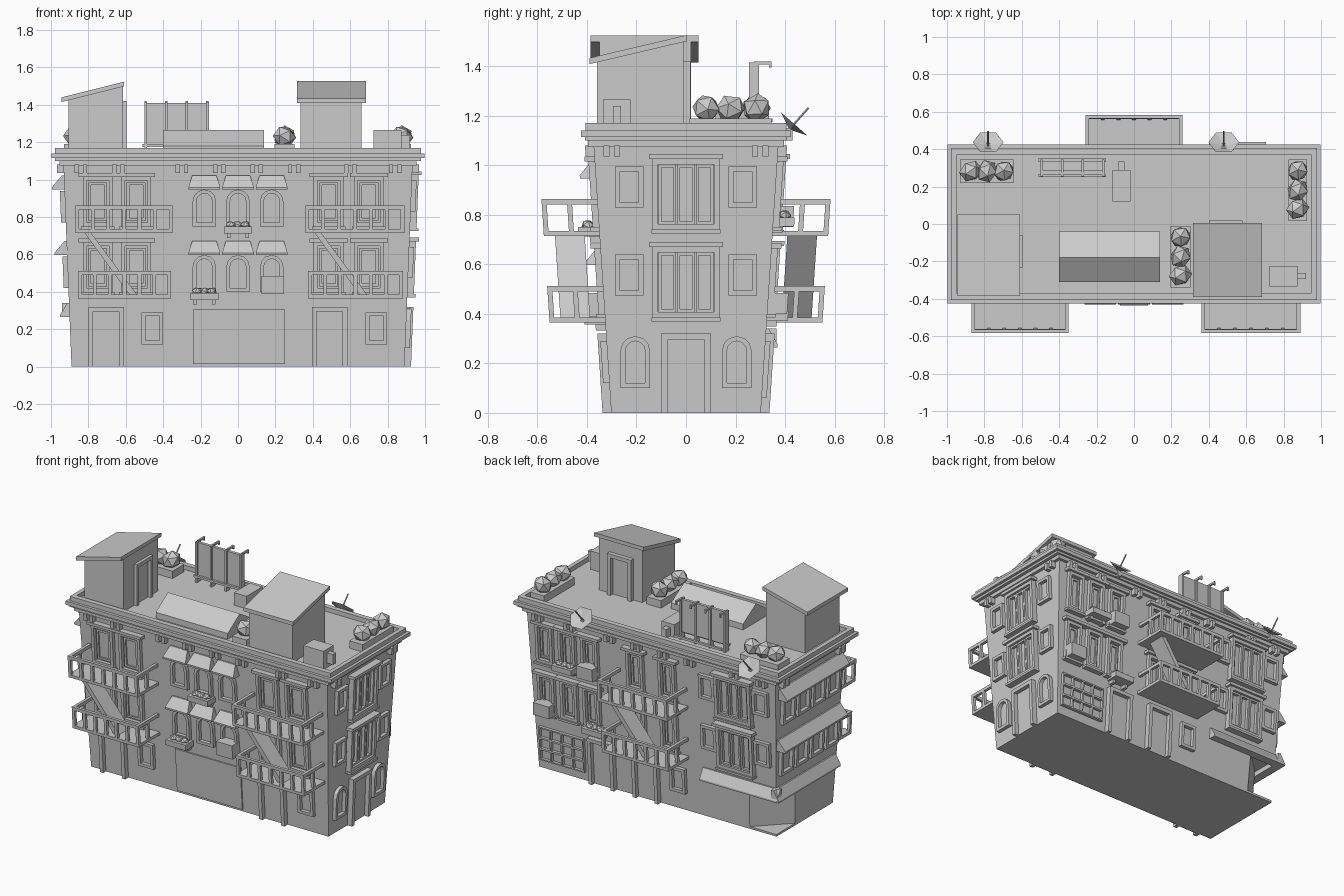
import bpy, bmesh, math
from mathutils import Vector, Matrix

if "Cube" in bpy.data.objects:
    bpy.data.objects.remove(bpy.data.objects["Cube"])

stone = bpy.data.materials.new("light_grey")
stone.use_nodes = True
stone.diffuse_color = (0.6, 0.6, 0.6, 1)
stone.node_tree.nodes["Principled BSDF"].inputs["Base Color"].default_value = (0.6, 0.6, 0.6, 1)

meshes = {}


def mesh_for(name):
    if name not in meshes:
        meshes[name] = bmesh.new()
    return meshes[name]


def half_x(z):
    return 0.89 + 0.04 * z


def half_y(z):
    return 0.302 + 0.066 * z


def wall_point(side, u, d, z):
    """u runs to the viewer's right along a facade, d is distance out of the leaning wall"""
    x, y = half_x(z) + d, half_y(z) + d
    return {"front": (u, -y, z), "back": (-u, y, z), "right": (x, u, z), "left": (-x, -u, z)}[side]


def solid(name, loop_a, loop_b):
    bm = mesh_for(name)
    a = [bm.verts.new(p) for p in loop_a]
    b = [bm.verts.new(p) for p in loop_b]
    n = len(a)
    bm.faces.new(a)
    bm.faces.new(b)
    for i in range(n):
        j = (i + 1) % n
        bm.faces.new((a[i], a[j], b[j], b[i]))


def plate(name, side, pts, d0, d1):
    solid(name, [wall_point(side, u, d0, z) for u, z in pts], [wall_point(side, u, d1, z) for u, z in pts])


def block(name, side, u0, u1, z0, z1, d0, d1):
    plate(name, side, [(u0, z0), (u1, z0), (u1, z1), (u0, z1)], d0, d1)


def slab(name, x0, x1, y0, y1, bottom, top):
    """upright block whose bottom and top may be heights or functions of (x, y)"""
    corners = [(x0, y0), (x1, y0), (x1, y1), (x0, y1)]
    loops = [[(x, y, h(x, y) if callable(h) else h) for x, y in corners] for h in (bottom, top)]
    solid(name, *loops)


def outline(u, w, z0, z1, arched, t=0.0):
    """window outline moved inward by t"""
    r = w / 2 - t
    if not arched:
        return [(u - r, z0 + t), (u + r, z0 + t), (u + r, z1 - t), (u - r, z1 - t)]
    spring = z1 - w / 2
    arc = [(u + r * math.cos(a), spring + r * math.sin(a)) for a in (math.pi * i / 6 for i in range(7))]
    return [(u - r, z0 + t), (u + r, z0 + t)] + arc


def frame(name, side, u, w, z0, z1, t, d, arched=False, inset=0.0):
    """hollow frame standing out of the wall"""
    out = outline(u, w, z0, z1, arched, inset)
    inn = outline(u, w, z0, z1, arched, inset + t)
    bm = mesh_for(name)
    rings = [[bm.verts.new(wall_point(side, a, dd, z)) for a, z in pts]
             for pts, dd in ((out, -0.01), (out, d), (inn, d), (inn, -0.01))]
    n = len(out)
    for k in range(4):
        for i in range(n):
            j = (i + 1) % n
            q = rings[(k + 1) % 4]
            bm.faces.new((rings[k][i], rings[k][j], q[j], q[i]))


def plain_window(side, u, z0, z1, w=0.115, arched=False):
    frame("window_frames", side, u, w, z0, z1, 0.02, 0.025, arched)


def capped_window(side, u, z0, z1, w):
    plain_window(side, u, z0, z1, w)
    frame("window_sashes", side, u, w, z0, z1, 0.014, 0.01, inset=0.03)
    block("window_caps", side, u - w / 2 - 0.022, u + w / 2 + 0.022, z1, z1 + 0.02, -0.01, 0.04)
    block("window_sills", side, u - w / 2 - 0.01, u + w / 2 + 0.01, z0 - 0.015, z0, -0.01, 0.035)


def triple_window(side, u, z0, z1):
    frame("window_frames", side, u, 0.27, z0, z1, 0.022, 0.035)
    for k in (-1, 0, 1):
        frame("window_sashes", side, u + k * 0.075, 0.071, z0 + 0.022, z1 - 0.022, 0.012, 0.02)
    block("window_caps", side, u - 0.15, u + 0.15, z1, z1 + 0.02, -0.01, 0.05)
    block("window_sills", side, u - 0.14, u + 0.14, z0 - 0.015, z0, -0.01, 0.045)


def door(side, u, w=0.19, h=0.32):
    for s in (-1, 1):
        a, b = u + s * w / 2, u + s * (w / 2 - 0.025)
        block("door_frames", side, min(a, b), max(a, b), 0, h, -0.01, 0.035)
    block("door_frames", side, u - w / 2, u + w / 2, h - 0.025, h, -0.01, 0.035)
    block("doors", side, u - w / 2 + 0.02, u + w / 2 - 0.02, 0, h - 0.02, -0.01, 0.006)


def balcony(side, u0, u1, z):
    t, h, depth = 0.02, 0.148, 0.225
    block("balcony_floors", side, u0, u1, z, z + t, -0.01, depth)
    block("balcony_rails", side, u0, u1, z + h - 0.022, z + h, depth - t, depth)
    for a in (u0, u1 - t):
        block("balcony_rails", side, a, a + t, z + h - 0.022, z + h, -0.01, depth)
        block("balcony_posts", side, a, a + t, z, z + h, depth / 2 - 0.01, depth / 2 + 0.01)
    for i in range(7):
        a = u0 + (u1 - u0 - t) * i / 6
        block("balcony_posts", side, a, a + t, z, z + h, depth - t, depth)


def fire_escape(side, u0, u1):
    balcony(side, u0, u1, 0.715)
    balcony(side, u0 + 0.015, u1 - 0.008, 0.365)
    a, b = u0 + 0.05, u0 + 0.30
    plate("fire_stairs", side, [(a, 0.715), (b - 0.01, 0.385), (b + 0.03, 0.385), (a + 0.035, 0.715)], 0.06, 0.18)


def bush(x, y, z, r, turn):
    spin = Matrix.Rotation(turn, 4, Vector((1, 0.6, 0.3)))
    squash = Matrix.Diagonal((1.08, 0.95, 0.95, 1))
    bmesh.ops.create_icosphere(mesh_for("bushes"), subdivisions=1, radius=r,
                               matrix=Matrix.Translation((x, y, z)) @ spin @ squash)


def flower_box(side, u, z):
    block("flower_boxes", side, u - 0.075, u + 0.075, z + 0.012, z + 0.05, -0.01, 0.085)
    for s in (-0.05, 0.05):
        block("flower_boxes", side, u + s - 0.01, u + s + 0.01, z - 0.012, z + 0.012, -0.01, 0.04)
    for k in (-1, 0, 1):
        bush(*wall_point(side, u + k * 0.04, 0.045, z + 0.055), 0.027, k + 0.5)


def awning(side, u0, u1, z, depth, h=0.075, taper=0.0):
    profile = [(-0.01, z + h, taper), (0.01, z + h, taper), (depth, z + 0.012, 0), (depth, z, 0), (-0.01, z, 0)]
    solid("awnings", [wall_point(side, u0 + t, d, a) for d, a, t in profile],
          [wall_point(side, u1 - t, d, a) for d, a, t in profile])


# walls: upper storeys, cut-corner ground floor and base
def wall_loop(z, cut=0.0):
    x, y = half_x(z), half_y(z)
    corner = [(-x + cut, y, z), (-x, y - cut, z)] if cut else [(-x, y, z)]
    return [(-x, -y, z), (x, -y, z), (x, y, z)] + corner


solid("upper_walls", wall_loop(0.3), wall_loop(1.12))
solid("ground_floor_walls", wall_loop(0.015, 0.2), wall_loop(0.3, 0.2))
solid("base", wall_loop(0), wall_loop(0.015))

# cornice, parapet and brackets
for x, y, z0, z1 in ((0.955, 0.395, 1.075, 1.1), (0.978, 0.408, 1.1, 1.115), (0.997, 0.424, 1.115, 1.14)):
    slab("cornice", -x, x, -y, y, z0, z1)
for s in (-1, 1):
    slab("parapet", -0.978, 0.978, *sorted((s * 0.37, s * 0.405)), 1.14, 1.17)
    slab("parapet", *sorted((s * 0.95, s * 0.978)), -0.37, 0.37, 1.14, 1.17)
for side, spots in (("front", (-0.84, -0.64, -0.3, -0.1, 0.1, 0.3, 0.6, 0.84)),
                    ("back", (-0.84, -0.6, -0.3, -0.1, 0.1, 0.3, 0.64, 0.84)),
                    ("right", (-0.3, 0.3)), ("left", (-0.3, 0.3))):
    for u in spots:
        for k in (-0.022, 0.022):
            block("cornice_brackets", side, u + k - 0.012, u + k + 0.012, 1.035, 1.08, -0.01, 0.035)

# front
for u in (-0.705, 0.49):
    door("front", u)
for u in (-0.458, 0.74):
    plain_window("front", u, 0.12, 0.29)
block("shop_shutter", "front", -0.24, 0.25, 0.015, 0.305, -0.01, 0.009)
for z in (0.4, 0.75):
    for u in (-0.75, -0.545, 0.485, 0.7):
        capped_window("front", u, z, z + 0.265, 0.16)
    for u in (-0.18, 0, 0.18):
        plain_window("front", u, z, z + 0.197, 0.125, True)
        awning("front", u - 0.085, u + 0.085, z + 0.197, 0.064, taper=0.02)
fire_escape("front", -0.87, -0.35)
fire_escape("front", 0.36, 0.89)
flower_box("front", 0, 0.7)
flower_box("front", -0.18, 0.345)
block("air_conditioners", "front", 0.125, 0.245, 0.39, 0.485, -0.01, 0.08)

# right end
door("right", 0, 0.2)
for s in (-0.205, 0.205):
    plain_window("right", s, 0.1, 0.31, 0.12, True)
for z in (0.385, 0.74):
    triple_window("right", 0, z, z + 0.285)
    for s in (-0.23, 0.23):
        plain_window("right", s, z + 0.09, z + 0.255)

# back
for i in range(4):
    for j in range(3):
        frame("shop_window", "back", -0.825 + 0.082 * i, 0.09, 0.06 + 0.075 * j, 0.14 + 0.075 * j, 0.009, 0.02)
door("back", -0.4)
door("back", -0.07)
plain_window("back", 0.17, 0.12, 0.29)
for z in (0.4, 0.75):
    for u in (-0.8, -0.63, -0.46, -0.12, 0.12):
        capped_window("back", u, z, z + 0.265, 0.125)
    triple_window("back", 0.62, z - 0.012, z + 0.275)
    for u in (0.42, 0.82):
        plain_window("back", u, z + 0.08, z + 0.245)
fire_escape("back", -0.26, 0.26)
flower_box("back", -0.63, 0.74)
flower_box("back", -0.42, 0.36)
block("air_conditioners", "back", -0.52, -0.4, 0.75, 0.835, -0.01, 0.08)
block("air_conditioners", "back", -0.86, -0.74, 0.4, 0.485, -0.01, 0.08)
awning("back", 0.36, 0.94, 0.265, 0.05)

# left end
for z in (0.42, 0.77):
    for k in range(4):
        plain_window("left", -0.24 + 0.16 * k, z, z + 0.17, 0.135)
    awning("left", -0.335, 0.335, z + 0.178, 0.066)
awning("left", -0.365, 0.3, 0.265, 0.05)

# roof huts
left_roof = lambda x, y: 1.415 + 0.25 * (x + 0.945)
right_roof = lambda x, y: 1.41 + 0.235 * (y + 0.385)
slab("left_hut", -0.905, -0.615, -0.35, 0.02, 1.13, left_roof)
slab("left_hut_roof", -0.945, -0.61, -0.385, 0.05, left_roof, lambda x, y: left_roof(x, y) + 0.025)
slab("right_hut", 0.335, 0.66, -0.36, -0.01, 1.13, right_roof)
slab("right_hut_roof", 0.315, 0.685, -0.39, 0.005, right_roof, lambda x, y: right_roof(x, y) + 0.025)
for s in (-0.235, -0.085):
    slab("left_hut_door_frame", -0.62, -0.595, s, s + 0.025, 1.13, 1.42)
slab("left_hut_door_frame", -0.62, -0.595, -0.235, -0.06, 1.395, 1.42)
for s in (0.4, 0.555):
    slab("right_hut_door_frame", s, s + 0.025, -0.015, 0.018, 1.13, 1.42)
slab("right_hut_door_frame", 0.4, 0.58, -0.015, 0.018, 1.395, 1.42)

# skylight
gable = [(-0.31, 1.13), (-0.04, 1.13), (-0.04, 1.18), (-0.18, 1.265), (-0.31, 1.18)]
solid("skylight", [(-0.4, y, z) for y, z in gable], [(0.14, y, z) for y, z in gable])

# planters with bushes
for x0, x1, y0, y1 in ((0.195, 0.302, -0.34, -0.01), (0.825, 0.925, 0.015, 0.345), (-0.93, -0.645, 0.22, 0.345)):
    slab("planters", x0, x1, y0, y1, 1.13, 1.19)
    for k in (0.2, 0.5, 0.82):
        along_x = x1 - x0 > y1 - y0
        bush(x0 + (x1 - x0) * (k if along_x else 0.5), y0 + (y1 - y0) * (0.5 if along_x else k), 1.23, 0.06, k * 5)

# billboard with lamps
slab("billboard", -0.5, -0.16, 0.265, 0.285, 1.19, 1.41)
for k in range(4):
    x = -0.5 + 0.11 * k
    slab("billboard_posts", x, x + 0.014, 0.255, 0.295, 1.13, 1.415)
    slab("billboard_lamps", x, x + 0.012, 0.275, 0.345, 1.407, 1.42)
    slab("billboard_lamps", x, x + 0.012, 0.335, 0.345, 1.395, 1.41)
for y in (0.25, 0.335):
    slab("billboard_base", -0.51, -0.15, y, y + 0.015, 1.175, 1.19)

# roof machines
slab("roof_vent", -0.115, -0.02, 0.12, 0.29, 1.13, 1.225)
slab("roof_vent", -0.085, -0.05, 0.29, 0.335, 1.13, 1.2)
slab("roof_air_conditioner", 0.725, 0.875, -0.335, -0.225, 1.13, 1.265)
slab("roof_air_conditioner", 0.875, 0.92, -0.295, -0.262, 1.17, 1.24)

# satellite dishes: open hollow bowl with a feed arm
for x in (-0.78, 0.48):
    aim = Vector((0, 0.66, 0.75)).to_track_quat("Z", "X").to_matrix().to_4x4()
    place = Matrix.Translation((x, 0.437, 1.167)) @ aim
    for r1, r2, depth, z in ((0.0, 0.082, 0.03, -0.015), (0.005, 0.005, 0.115, 0.03)):
        bmesh.ops.create_cone(mesh_for("satellite_dishes"), segments=6, radius1=r1, radius2=r2, depth=depth,
                              matrix=place @ Matrix.Translation((0, 0, z)))
    slab("dish_mounts", x - 0.012, x + 0.012, 0.395, 0.43, 1.1, 1.15)

# finish every part
for name, bm in meshes.items():
    bmesh.ops.recalc_face_normals(bm, faces=bm.faces)
    mesh = bpy.data.meshes.new(name)
    bm.to_mesh(mesh)
    bm.free()
    mesh.materials.append(stone)
    bpy.context.collection.objects.link(bpy.data.objects.new(name, mesh))
